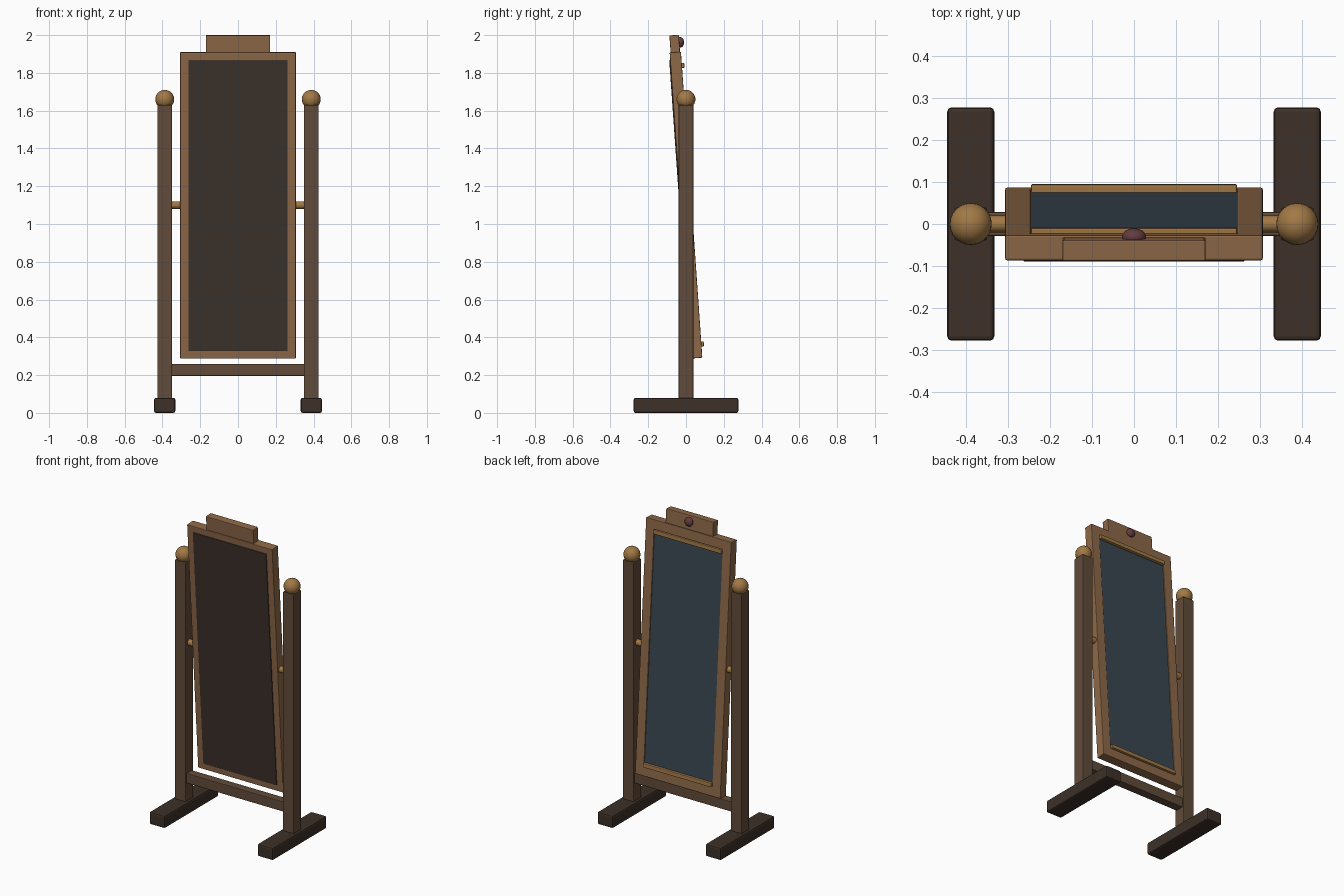
import bpy, bmesh, math
from mathutils import Matrix

if "Cube" in bpy.data.objects:
    bpy.data.objects.remove(bpy.data.objects["Cube"])

TILT = Matrix.Translation((0, 0, 1.1)) @ Matrix.Rotation(math.radians(4), 4, 'X')


def material(name, rgb):
    m = bpy.data.materials.new(name)
    m.diffuse_color = (*rgb, 1)
    m.use_nodes = True
    m.node_tree.nodes["Principled BSDF"].inputs["Base Color"].default_value = m.diffuse_color
    return m


FRAME = material("light_wood", (0.27, 0.14, 0.065))
POST = material("mid_wood", (0.12, 0.07, 0.042))
FOOT = material("dark_wood", (0.047, 0.03, 0.022))
BRASS = material("brass", (0.36, 0.19, 0.06))
GLASS = material("glass", (0.04, 0.063, 0.08))
BACK = material("backing", (0.045, 0.031, 0.024))
GEM = material("gem", (0.13, 0.045, 0.05))


def finish(name, bm, mat, bevel=0.0, smooth=False, matrix=None):
    bmesh.ops.recalc_face_normals(bm, faces=bm.faces)
    me = bpy.data.meshes.new(name)
    bm.to_mesh(me)
    bm.free()
    me.materials.append(mat)
    ob = bpy.data.objects.new(name, me)
    bpy.context.collection.objects.link(ob)
    if matrix:
        ob.matrix_world = matrix
    if bevel:
        mod = ob.modifiers.new("bevel", 'BEVEL')
        mod.width, mod.segments, mod.limit_method = bevel, 2, 'ANGLE'
    if smooth:
        bpy.ops.object.select_all(action='DESELECT')
        bpy.context.view_layer.objects.active = ob
        ob.select_set(True)
        bpy.ops.object.shade_smooth_by_angle(angle=math.radians(40))
    return ob


def box(name, x, y, z, mat, bevel=0.004, matrix=None):
    """Box from (min, max) ranges."""
    bm = bmesh.new()
    size = [b - a for a, b in (x, y, z)]
    mid = [(a + b) / 2 for a, b in (x, y, z)]
    bmesh.ops.create_cube(bm, size=1, matrix=Matrix.Translation(mid) @ Matrix.Diagonal((*size, 1)))
    return finish(name, bm, mat, bevel, False, matrix)


def ball(name, center, radii, mat, matrix=None):
    bm = bmesh.new()
    bmesh.ops.create_uvsphere(bm, u_segments=24, v_segments=14, radius=1,
                              matrix=Matrix.Translation(center) @ Matrix.Diagonal((*radii, 1)))
    return finish(name, bm, mat, 0, True, matrix)


# Stand: foot, post, finial and pivot on each side
for side, s in (("left", -1), ("right", 1)):
    cx = 0.388 * s
    box(side + "_foot", (cx - 0.056, cx + 0.056), (-0.277, 0.277), (0, 0.08), FOOT, 0.01)
    box(side + "_post", (cx - 0.039, cx + 0.039), (-0.039, 0.039), (0.07, 1.63), POST, 0.005)
    ball(side + "_finial", (cx, 0, 1.66), (0.05, 0.05, 0.05), BRASS)
    bm = bmesh.new()
    bmesh.ops.create_cone(bm, cap_ends=True, segments=20, radius1=0.02, radius2=0.02, depth=0.08,
                          matrix=Matrix.Translation((0.33 * s, 0, 1.1)) @ Matrix.Rotation(math.pi / 2, 4, 'Y'))
    finish(side + "_pivot", bm, BRASS, 0, True)

# Stretcher between the posts
box("stretcher", (-0.36, 0.36), (-0.028, 0.028), (0.196, 0.26), POST)

# Tilted frame: a rectangular ring
bm = bmesh.new()
corners = ((-1, -1), (1, -1), (1, 1), (-1, 1))
rings = [[bm.verts.new((a * hx, y, b * hz)) for a, b in corners]
         for hx, hz, y in ((0.306, 0.812, -0.03), (0.306, 0.812, 0.03),
                           (0.245, 0.751, 0.03), (0.245, 0.751, -0.03))]
for i in range(4):
    p, q = rings[i], rings[(i + 1) % 4]
    for j in range(4):
        k = (j + 1) % 4
        bm.faces.new((p[j], p[k], q[k], q[j]))
finish("mirror_frame", bm, FRAME, 0.004, False, TILT)

# Glass, backing board and brass strips
box("mirror_glass", (-0.246, 0.246), (-0.015, 0.024), (-0.752, 0.752), GLASS, 0, TILT)
box("backing_board", (-0.263, 0.263), (-0.035, -0.01), (-0.772, 0.772), BACK, 0.002, TILT)
for name, s in (("upper_strip", 1), ("lower_strip", -1)):
    zs = sorted((0.726 * s, 0.752 * s))
    box(name, (-0.245, 0.245), (0.02, 0.043), zs, BRASS, 0.004, TILT)

# Crest with a gem on its back
box("crest", (-0.17, 0.17), (-0.025, 0.025), (0.81, 0.902), FRAME, 0.004, TILT)
ball("crest_gem", (0, 0.03, 0.862), (0.028, 0.02, 0.028), GEM, TILT)
